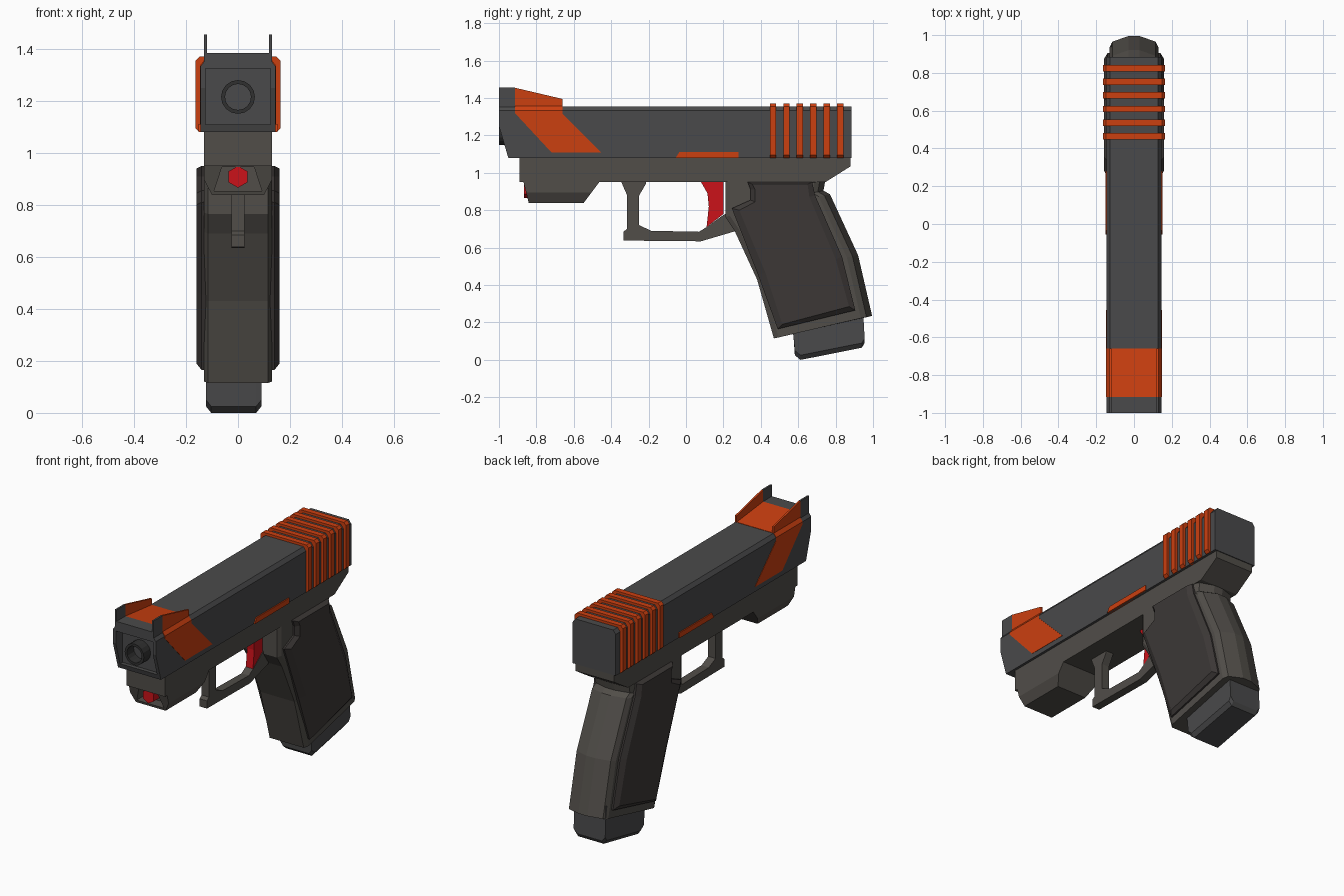
import bpy, bmesh, math
from mathutils import Vector

if "Cube" in bpy.data.objects:
    bpy.data.objects.remove(bpy.data.objects["Cube"])


def material(name, r, g, b):
    m = bpy.data.materials.new(name)
    m.diffuse_color = (r, g, b, 1)
    m.use_nodes = True
    m.node_tree.nodes["Principled BSDF"].inputs["Base Color"].default_value = m.diffuse_color
    return m


ORANGE = material("orange", 0.60, 0.05, 0.005)
RED = material("red", 0.60, 0.006, 0.01)
STEEL = material("steel", 0.068, 0.068, 0.07)
FRAME = material("frame", 0.082, 0.075, 0.066)
PANEL = material("panel", 0.045, 0.039, 0.037)
BLACK = material("black", 0.03, 0.03, 0.03)


def loft(name, loops, mat):
    """Join equal-length 3D loops into a closed solid."""
    bm = bmesh.new()
    rings = [[bm.verts.new(p) for p in loop] for loop in loops]
    n = len(rings[0])
    for a, b in zip(rings, rings[1:]):
        for i in range(n):
            j = (i + 1) % n
            bm.faces.new((a[i], a[j], b[j], b[i]))
    bm.faces.new(rings[0][::-1])
    bm.faces.new(rings[-1])
    bmesh.ops.recalc_face_normals(bm, faces=bm.faces)
    me = bpy.data.meshes.new(name)
    bm.to_mesh(me)
    bm.free()
    ob = bpy.data.objects.new(name, me)
    bpy.context.collection.objects.link(ob)
    me.materials.append(mat)
    return ob


def side(name, layers, mat):
    """Loft of (x, side profile) layers."""
    return loft(name, [[(x, y, z) for y, z in pts] for x, pts in layers], mat)


def along(name, y0, y1, section, mat):
    """Extrude an x-z section along y."""
    return loft(name, [[(x, y, z) for x, z in section] for y in (y0, y1)], mat)


def sym(half):
    """Mirror a right-hand x-z outline into a closed section."""
    return half + [(-x, z) for x, z in reversed(half)]


def ngon(n, r, z, turn=0):
    return [(r * math.cos(2 * math.pi * i / n + turn),
             z + r * math.sin(2 * math.pi * i / n + turn)) for i in range(n)]


def cut(ob, cutter):
    m = ob.modifiers.new("cut", 'BOOLEAN')
    m.operation, m.solver, m.object = 'DIFFERENCE', 'EXACT', cutter
    cutter.hide_render = True
    cutter.hide_set(True)


# Slide with chamfered top and recessed muzzle face
def slide_profile(top):
    return [(-1, top), (-1, 1.25), (-0.95, 1.08), (0.885, 1.08), (0.885, top)]


slide = side("slide", [(-0.145, slide_profile(1.332)), (-0.128, slide_profile(1.355)),
                       (0.128, slide_profile(1.355)), (0.145, slide_profile(1.332))], STEEL)
cut(slide, along("muzzle_cutter", -1.1, -0.935, sym([(0.125, 1.11), (0.125, 1.325)]), STEEL))

# Barrel tube
barrel = along("barrel", -1.0, -0.9, ngon(16, 0.065, 1.215), BLACK)
cut(barrel, along("bore_cutter", -1.1, -0.93, ngon(16, 0.05, 1.215), BLACK))

# Orange grip ribs at the rear of the slide
rib = sym([(0.148, 1.08), (0.163, 1.095), (0.163, 1.355), (0.148, 1.37)])
for i in range(6):
    y = 0.465 + 0.072 * i
    along(f"slide_rib_{i + 1}", y - 0.017, y + 0.017, rib, ORANGE)

# Front sight ramp between the fins
side("sight_ramp", [(x, [(-0.66, 1.34), (-0.66, 1.357), (-0.915, 1.385), (-0.915, 1.34)])
                    for x in (-0.122, 0.122)], ORANGE)
side("sight_block", [(x, [(-0.915, 1.34), (-0.915, 1.385), (-1, 1.385), (-1, 1.34)])
                     for x in (-0.122, 0.122)], STEEL)

for s, tag in ((1, "right"), (-1, "left")):
    # Sight fins, orange behind and grey in front
    side(f"fin_{tag}", [(s * x, [(-0.915, 1.34), (-0.66, 1.34), (-0.66, 1.395), (-0.915, 1.455)])
                        for x in (0.12, 0.131)], ORANGE)
    side(f"fin_tip_{tag}", [(s * x, [(-1, 1.34), (-0.915, 1.34), (-0.915, 1.455), (-1, 1.455)])
                            for x in (0.12, 0.131)], STEEL)
    # Orange flash on the slide flank and its chamfer
    side(f"flash_{tag}", [(s * x, [(-0.915, 1.332), (-0.915, 1.32), (-0.72, 1.11), (-0.455, 1.11),
                                   (-0.66, 1.315), (-0.66, 1.332)]) for x in (0.14, 0.147)], ORANGE)
    along(f"flash_edge_{tag}", -0.915, -0.66,
          [(s * x, z) for x, z in ((0.12, 1.33), (0.147, 1.33), (0.147, 1.334), (0.13, 1.358),
                                   (0.12, 1.358))], ORANGE)
    # Slide catch
    side(f"slide_catch_{tag}", [(s * x, [(-0.055, 1.08), (0.28, 1.08), (0.28, 1.112), (-0.035, 1.112)])
                                for x in (0.12, 0.152)], ORANGE)
    # Raised grip panel with bevelled edge
    outer = [(0.33, 0.95), (0.675, 0.95), (0.69, 0.88), (0.835, 0.55), (0.905, 0.265),
             (0.49, 0.165), (0.385, 0.455), (0.245, 0.81), (0.345, 0.855), (0.345, 0.91)]
    inner = [(0.355, 0.94), (0.65, 0.94), (0.66, 0.87), (0.80, 0.54), (0.872, 0.285),
             (0.515, 0.19), (0.425, 0.465), (0.285, 0.80), (0.37, 0.845), (0.37, 0.91)]
    side(f"grip_panel_{tag}", [(s * 0.12, outer), (s * 0.14, outer), (s * 0.16, inner)], PANEL)

# Frame under the slide
side("frame", [(x, [(-0.89, 1.08), (-0.89, 0.95), (0.745, 0.95), (0.88, 1.035), (0.88, 1.08)])
               for x in (-0.13, 0.13)], FRAME)


# Grip: rounded back, chamfered front
def grip_profile(df, db):
    front = [(0.21, 0.96), (0.21, 0.765), (0.26, 0.69), (0.38, 0.43), (0.47, 0.115)]
    back = [(0.995, 0.235), (0.92, 0.56), (0.77, 0.885), (0.735, 0.905), (0.745, 0.96)]
    return [(y + df, z + df * 0.2) for y, z in front] + [(y - db, z - db * 0.2) for y, z in back]


steps = [(-0.13, 0.025, 0.06), (-0.115, 0, 0.03), (-0.03, 0, 0),
         (0.03, 0, 0), (0.115, 0, 0.03), (0.13, 0.025, 0.06)]
side("grip", [(x, grip_profile(f, b)) for x, f, b in steps], FRAME)


# Magazine base, slightly off centre
def mag_profile(lift):
    return [(0.565, 0.2), (0.575, 0.12), (0.582, 0.025 + lift), (0.612, 0.0 + lift),
            (0.94, 0.065 + lift), (0.955, 0.09 + lift), (0.945, 0.3)]


side("magazine_base", [(-0.123, mag_profile(0.025)), (-0.103, mag_profile(0)),
                       (0.07, mag_profile(0)), (0.09, mag_profile(0.025))], STEEL)

# Trigger guard and trigger
side("trigger_guard", [(x, [(-0.35, 0.96), (-0.315, 0.88), (-0.315, 0.70), (-0.335, 0.685),
                            (-0.335, 0.638), (0.08, 0.634), (0.27, 0.69), (0.25, 0.80),
                            (0.2, 0.775), (0.11, 0.71), (0.07, 0.685), (-0.185, 0.69),
                            (-0.25, 0.72), (-0.25, 0.88), (-0.215, 0.94), (-0.215, 0.96)])
                       for x in (-0.025, 0.025)], FRAME)
side("trigger", [(x, [(0.075, 0.96), (0.115, 0.89), (0.122, 0.82), (0.11, 0.71),
                      (0.2, 0.78), (0.2, 0.96)]) for x in (-0.024, 0.024)], RED)

# Under-barrel light housing with recessed opening
lo = [(0.13, 0.955), (0.13, 0.895), (0.1, 0.838)]
loft("light_housing", [[(x, y - (0.955 - z) * k, z) for x, z in sym(lo)]
                       for y, k in ((-0.87, -0.25), (-0.46, 0.75))], FRAME)
cut(bpy.data.objects["light_housing"],
    along("light_cutter", -1.0, -0.78, sym([(0.062, 0.945), (0.092, 0.853)]), FRAME))
along("light_lens", -0.865, -0.75, ngon(6, 0.042, 0.908, math.pi / 6), RED)
